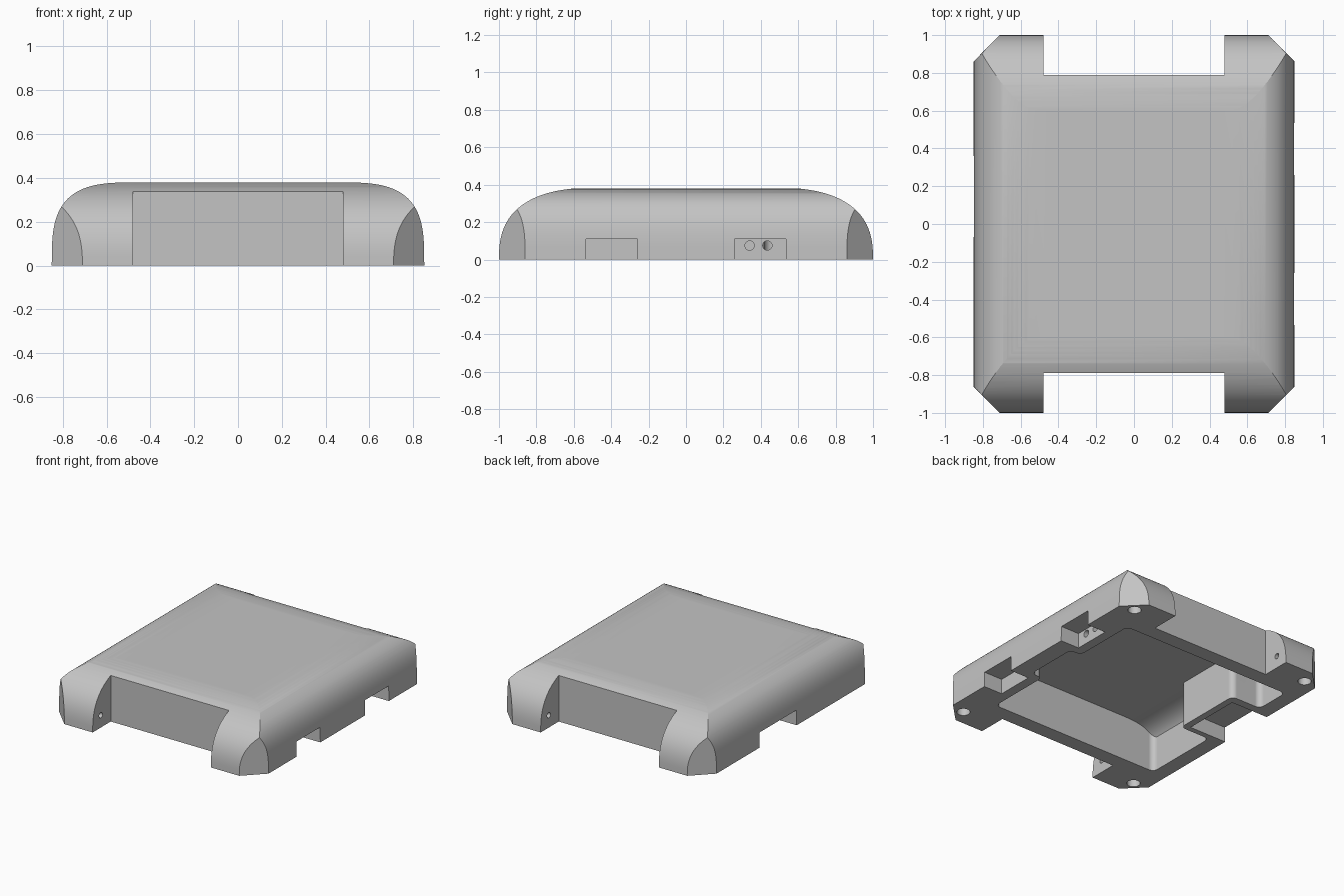
import bpy, bmesh, math
from mathutils import Matrix

if "Cube" in bpy.data.objects:
    bpy.data.objects.remove(bpy.data.objects["Cube"], do_unlink=True)

grey = bpy.data.materials.new("housing grey")
grey.use_nodes = True
GREY = (0.55, 0.55, 0.55, 1)
grey.diffuse_color = GREY
grey.node_tree.nodes["Principled BSDF"].inputs["Base Color"].default_value = GREY


def finish(name, bm):
    bmesh.ops.recalc_face_normals(bm, faces=bm.faces)
    mesh = bpy.data.meshes.new(name)
    bm.to_mesh(mesh)
    bm.free()
    mesh.materials.append(grey)
    ob = bpy.data.objects.new(name, mesh)
    bpy.context.collection.objects.link(ob)
    return ob


def prism(name, pts, lo, hi, axis="z", fillet=0):
    """Extrude a 2D outline along an axis, optionally rounding its long edges."""
    place = {"x": lambda a, b, t: (t, a, b),
             "y": lambda a, b, t: (a, t, b),
             "z": lambda a, b, t: (a, b, t)}[axis]
    bm = bmesh.new()
    rings = [[bm.verts.new(place(a, b, t)) for a, b in pts] for t in (lo, hi)]
    n = len(pts)
    for ring in rings:
        bm.faces.new(ring)
    for i in range(n):
        j = (i + 1) % n
        bm.faces.new((rings[0][i], rings[0][j], rings[1][j], rings[1][i]))
    if fillet:
        edges = [bm.edges.get((rings[0][i], rings[1][i])) for i in range(n)]
        bmesh.ops.bevel(bm, geom=edges, offset=fillet, segments=6,
                        profile=0.5, affect="EDGES")
    return finish(name, bm)


def box(name, x0, x1, y0, y1, z0, z1):
    return prism(name, [(x0, y0), (x1, y0), (x1, y1), (x0, y1)], z0, z1)


def drill(name, centre, radius, length, axis="z"):
    bm = bmesh.new()
    turn = Matrix.Rotation(math.pi / 2, 4, "Y") if axis == "x" else Matrix()
    bmesh.ops.create_cone(bm, cap_ends=True, segments=24, radius1=radius,
                          radius2=radius, depth=length,
                          matrix=Matrix.Translation(centre) @ turn)
    return finish(name, bm)


def combine(body, tool, operation="DIFFERENCE"):
    mod = body.modifiers.new(tool.name, "BOOLEAN")
    mod.operation, mod.object, mod.solver = operation, tool, "EXACT"
    bpy.context.view_layer.objects.active = body
    bpy.ops.object.modifier_apply(modifier=mod.name)
    bpy.data.objects.remove(tool, do_unlink=True)


def dome(reach, flat, height, power, top, base=0, steps=28):
    """Symmetric superelliptic outline with a flat top."""
    half = [(reach, base)] if base else []
    for i in range(steps + 1):
        t = math.pi / 2 * i / steps
        a = flat + (reach - flat) * math.cos(t) ** (2 / power)
        b = height * math.sin(t) ** (2 / power)
        if b > top:
            # stop exactly where the curve meets the flat top
            a = flat + (reach - flat) * (1 - (top / height) ** power) ** (1 / power)
            half.append((a, top))
            break
        half.append((a, b))
    return half + [(-a, b) for a, b in reversed(half)]


# Domed outer body, rounded both ways
body = prism("housing", dome(0.85, 0.45, 0.38, 3.3, 0.38), -1.2, 1.2, "y")
combine(body, prism("lengthwise_dome", dome(1.0, 0.45, 0.385, 2.6, 0.381, -0.2),
                    -1, 1, "x"), "INTERSECT")

# Plan outline: chamfered corners, end recesses between four legs
quarter = [(0.48, 0.79), (0.48, 1.1), (0.61, 1.1), (0.95, 0.76)]
right = quarter + [(x, -y) for x, y in reversed(quarter)]
outline = right + [(-x, -y) for x, y in right]
combine(body, prism("plan", outline, -0.1, 0.6), "INTERSECT")

# Hollow underside, its walls stepping in around the side notches
cavity_plan = [(0.63, -0.68), (0.63, -0.2), (0.72, -0.2), (0.72, 0.2),
               (0.63, 0.2), (0.63, 0.68), (-0.74, 0.68), (-0.74, 0.42),
               (-0.5, 0.42), (-0.5, -0.11), (-0.74, -0.11), (-0.74, -0.68)]
cavity = prism("cavity", cavity_plan, -0.1, 0.5, fillet=0.04)
combine(cavity, prism("cavity_dome", dome(0.79, 0.45, 0.33, 3.3, 0.33, -0.05),
                      -0.9, 0.9, "y"), "INTERSECT")
combine(body, cavity)

# Side notches
combine(body, box("left_port", 0.7, 1, 0.26, 0.535, -0.1, 0.11))
combine(body, box("left_port_b", 0.7, 1, -0.535, -0.26, -0.1, 0.11))
combine(body, box("right_port", -1, -0.55, -0.07, 0.36, -0.1, 0.11))

# Cable holes through the port wall
for y in (0.34, 0.435):
    combine(body, drill("cable_hole", (0.67, y, 0.075), 0.025, 0.16, "x"))

# Screw holes under the legs and pin holes in their inner faces
for sx in (-1, 1):
    for sy in (-1, 1):
        combine(body, drill("screw_hole", (0.738 * sx, 0.885 * sy, 0), 0.045, 0.2))
        combine(body, drill("pin_hole", (0.48 * sx, 0.905 * sy, 0.09), 0.02, 0.2, "x"))

# Smooth curves with crisp edges
bpy.ops.object.select_all(action="DESELECT")
body.select_set(True)
bpy.context.view_layer.objects.active = body
bpy.ops.object.shade_smooth_by_angle(angle=math.radians(25))
weighted = body.modifiers.new("even_shading", "WEIGHTED_NORMAL")
weighted.keep_sharp = True
